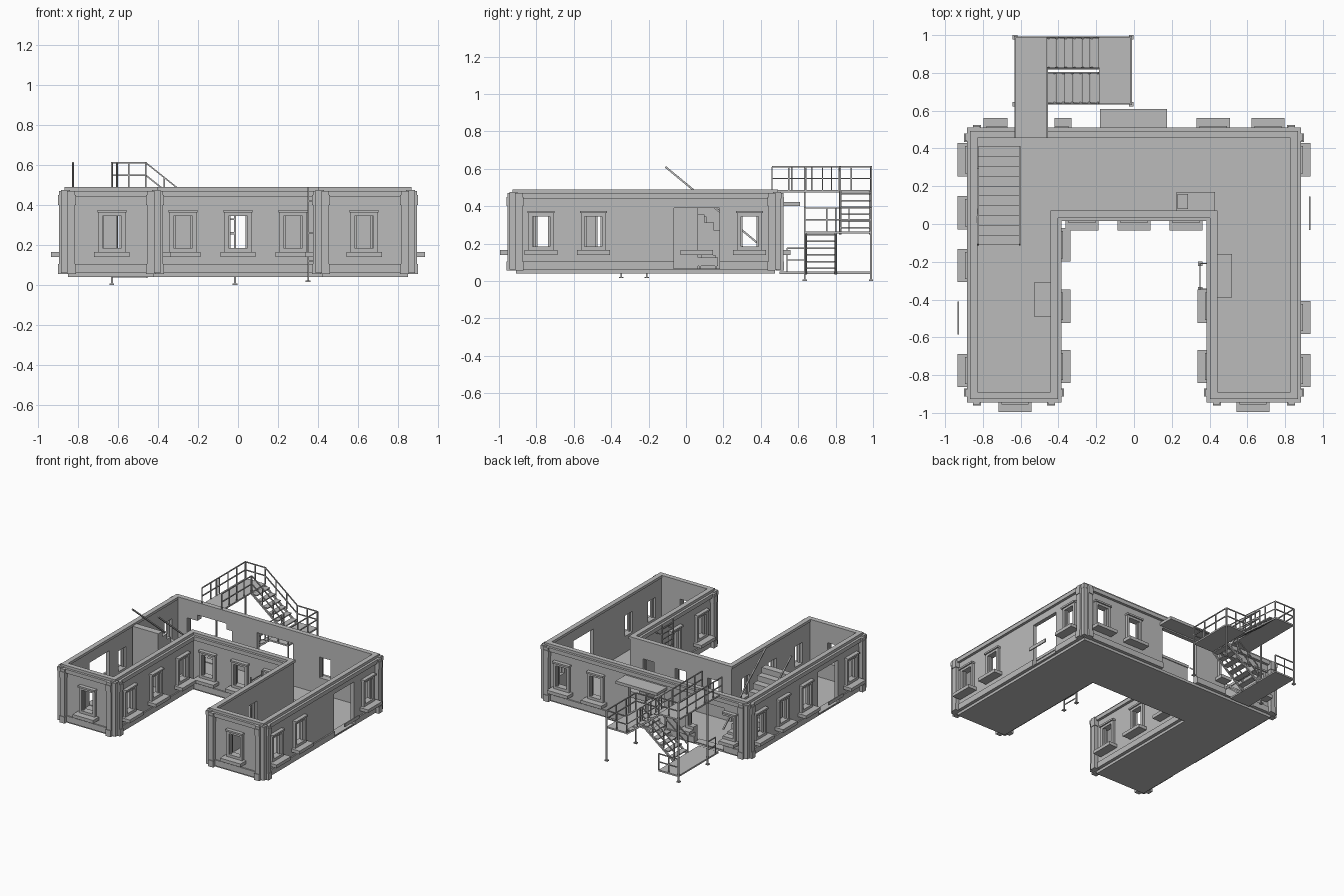
import bpy, bmesh
from mathutils import Vector, Matrix

old = bpy.data.objects.get("Cube")
if old:
    bpy.data.objects.remove(old, do_unlink=True)

grey = bpy.data.materials.new("plain grey")
grey.use_nodes = True
grey.diffuse_color = (0.5, 0.5, 0.5, 1)
grey.node_tree.nodes["Principled BSDF"].inputs["Base Color"].default_value = (0.5, 0.5, 0.5, 1)


def finish(name, bm):
    bmesh.ops.recalc_face_normals(bm, faces=bm.faces)
    mesh = bpy.data.meshes.new(name)
    bm.to_mesh(mesh)
    bm.free()
    mesh.materials.append(grey)
    ob = bpy.data.objects.new(name, mesh)
    bpy.context.collection.objects.link(ob)
    return ob


def box(bm, x0, x1, y0, y1, z0, z1):
    size = Matrix.Diagonal((x1 - x0, y1 - y0, z1 - z0, 1))
    mid = Matrix.Translation(((x0 + x1) / 2, (y0 + y1) / 2, (z0 + z1) / 2))
    bmesh.ops.create_cube(bm, size=1, matrix=mid @ size)


def bar(bm, p, q, t=0.008):
    p, q = Vector(p), Vector(q)
    turn = (q - p).to_track_quat('Z', 'Y').to_matrix().to_4x4()
    size = Matrix.Diagonal((t, t, (q - p).length, 1))
    bmesh.ops.create_cube(bm, size=1, matrix=Matrix.Translation((p + q) / 2) @ turn @ size)


# U-shaped footprint, pushed outward by an offset
def outline(o):
    e, b, f, c, m = 0.865 + o, 0.49 + o, -0.925 - o, 0.405 - o, 0.035 - o
    return [(-e, f), (-c, f), (-c, m), (c, m), (c, f), (e, f), (e, b), (-e, b)]


def ring(name, inner, outer, z0, z1):
    bm = bmesh.new()
    loops = [[bm.verts.new((x, y, z)) for x, y in outline(o)]
             for o, z in ((outer, z0), (outer, z1), (inner, z1), (inner, z0))]
    for a, b in zip(loops, loops[1:] + loops[:1]):
        for i in range(len(a)):
            j = (i + 1) % len(a)
            bm.faces.new((a[i], a[j], b[j], b[i]))
    return finish(name, bm)


# Wall faces: axis they run along, position, outward sign
WALLS = {
    "front": ('x', -0.925, -1), "back": ('x', 0.49, 1), "court_back": ('x', 0.035, -1),
    "east": ('y', 0.865, 1), "west": ('y', -0.865, -1),
    "court_east": ('y', 0.405, -1), "court_west": ('y', -0.405, 1),
}


def wall_box(bm, wall, u0, u1, d0, d1, z0, z1):
    axis, pos, sign = WALLS[wall]
    a, b = sorted((pos + sign * d0, pos + sign * d1))
    if axis == 'x':
        box(bm, u0, u1, a, b, z0, z1)
    else:
        box(bm, a, b, u0, u1, z0, z1)


WINDOWS = {
    "front": (-0.63, 0.63), "back": (-0.71, -0.42, 0.42, 0.71),
    "court_back": (-0.275, 0, 0.275), "east": (-0.775, -0.495, 0.34),
    "west": (-0.775, -0.22, 0.06, 0.34),
    "court_east": (-0.755, -0.435), "court_west": (-0.755, -0.435, -0.11),
}
DOORS = [("east", -0.065, 0.18), ("west", -0.62, -0.375),
         ("back", -0.67, -0.42), ("back", -0.16, 0.15)]

# Floor slab
bm = bmesh.new()
low = bm.faces.new([bm.verts.new((x, y, 0.04)) for x, y in outline(-0.015)])
up = bmesh.ops.extrude_face_region(bm, geom=[low])["geom"]
bmesh.ops.translate(bm, vec=(0, 0, 0.021), verts=[v for v in up if isinstance(v, bmesh.types.BMVert)])
finish("floor_slab", bm)

# Walls, skirting, cornice and parapet cap
walls = ring("walls", -0.03, 0, 0.06, 0.475)
skirt = ring("skirting", -0.005, 0.01, 0.06, 0.105)
ring("cornice", -0.01, 0.02, 0.44, 0.47)
ring("parapet_cap", -0.036, 0.002, 0.47, 0.49)

# Openings
bm = bmesh.new()
for wall, spots in WINDOWS.items():
    for u in spots:
        wall_box(bm, wall, u - 0.047, u + 0.047, -0.08, 0.06, 0.185, 0.345)
for wall, a, b in DOORS:
    wall_box(bm, wall, a, b, -0.08, 0.06, 0.05, 0.39)
cutter = finish("opening_cutter", bm)
for ob in (walls, skirt):
    mod = ob.modifiers.new("openings", 'BOOLEAN')
    mod.operation, mod.object, mod.solver, mod.use_self = 'DIFFERENCE', cutter, 'EXACT', True
    bpy.context.view_layer.objects.active = ob
    bpy.ops.object.modifier_apply(modifier=mod.name)
bpy.data.objects.remove(cutter, do_unlink=True)

# Window surrounds, trimmed where a doorway runs through them
bm = bmesh.new()
for wall, spots in WINDOWS.items():
    for u in spots:
        parts = [(-0.067, -0.047, 0.02, 0.18, 0.365), (0.047, 0.067, 0.02, 0.18, 0.365),
                 (-0.067, 0.067, 0.02, 0.345, 0.365), (-0.072, 0.072, 0.03, 0.362, 0.375),
                 (-0.067, 0.067, 0.02, 0.165, 0.185), (-0.088, 0.088, 0.07, 0.14, 0.165)]
        for s in (-1, 1):
            x = s * 0.043
            parts.append((x - 0.005, x + 0.005, 0.005, 0.185, 0.345))
        for a, b, d, z0, z1 in parts:
            a, b = a + u, b + u
            for dw, lo, hi in DOORS:
                if dw == wall and a < hi and b > lo:
                    a, b = (a, min(b, lo)) if u < (lo + hi) / 2 else (max(a, hi), b)
            if b - a > 0.002:
                wall_box(bm, wall, a, b, -0.01, d, z0, z1)
finish("window_surrounds", bm)

# Thin ledge strips and thresholds at the doorways
bm = bmesh.new()
for wall, a, b in DOORS[:2]:
    u = (a + b) / 2
    wall_box(bm, wall, u - 0.088, u + 0.088, 0.062, 0.07, 0.14, 0.165)
for wall, a, b in DOORS[:3]:
    wall_box(bm, wall, a, b, -0.06, 0, 0.06, 0.066)
finish("door_ledges", bm)

# Corner pilasters with capitals and feet
bm = bmesh.new()
for s in (-1, 1):
    for x, y, ix, iy in ((0.865, -0.925, -1, 1), (0.865, 0.49, -1, -1), (0.405, -0.925, 1, 1)):
        def corner(x0, x1, y0, y1, z0, z1):
            xs = sorted((s * (x + ix * x0), s * (x + ix * x1)))
            ys = sorted((y + iy * y0, y + iy * y1))
            box(bm, *xs, *ys, z0, z1)
        corner(-0.018, 0.025, -0.018, 0.025, 0.06, 0.475)
        for z0, z1, d, w in ((0.06, 0.47, 0.03, 0.05), (0.4, 0.45, 0.035, 0.055), (0.055, 0.105, 0.035, 0.055)):
            corner(0.012, w, -d, 0.01, z0, z1)
            corner(-d, 0.01, 0.012, w, z0, z1)
finish("corner_pilasters", bm)

# Canopy over the wide back door
bm = bmesh.new()
box(bm, -0.18, 0.175, 0.48, 0.61, 0.4, 0.422)
finish("door_canopy", bm)

# Solid indoor staircase with sloping handrails
bm = bmesh.new()
steps = 10
for i in range(steps):
    box(bm, -0.825, -0.605, -0.11, 0.41 - i * 0.052, 0.06 + i * 0.042, 0.06 + (i + 1) * 0.042)
finish("indoor_stairs", bm)
bm = bmesh.new()
bar(bm, (-0.605, 0.41, 0.18), (-0.605, -0.11, 0.61), 0.01)
bar(bm, (-0.825, 0.29, 0.28), (-0.825, -0.11, 0.61), 0.01)
finish("indoor_handrails", bm)

# Furniture
bm = bmesh.new()
box(bm, 0.225, 0.43, 0.065, 0.17, 0.08, 0.125)
box(bm, 0.23, 0.285, 0.08, 0.158, 0.125, 0.14)
for x in (0.23, 0.415):
    for y in (0.07, 0.155):
        box(bm, x, x + 0.01, y, y + 0.01, 0.06, 0.08)
finish("bed", bm)
bm = bmesh.new()
box(bm, -0.53, -0.435, -0.49, -0.31, 0.06, 0.13)
box(bm, 0.435, 0.52, -0.39, -0.16, 0.06, 0.13)
finish("cabinets", bm)

# Courtyard ladder
bm = bmesh.new()
for y in (-0.345, -0.21):
    bar(bm, (0.35, y, 0.02), (0.35, y, 0.49))
    box(bm, 0.338, 0.362, y - 0.012, y + 0.012, 0.015, 0.022)
    for z in (0.12, 0.26, 0.42):
        bar(bm, (0.35, y, z), (0.41, y, z), 0.006)
for i in range(11):
    bar(bm, (0.35, -0.345, 0.06 + i * 0.04), (0.35, -0.21, 0.06 + i * 0.04), 0.006)
finish("courtyard_ladder", bm)

# Outdoor stair: landings, posts, flights
TOP, MID, LOW = 0.485, 0.265, 0.05
L, A, B, R = -0.63, -0.46, -0.185, -0.015
bm = bmesh.new()
box(bm, L, A, 0.46, 0.99, TOP - 0.012, TOP)
box(bm, B, R, 0.635, 0.99, MID - 0.012, MID)
box(bm, L, A, 0.5, 0.99, LOW - 0.012, LOW)
finish("stair_landings", bm)

bm = bmesh.new()
for x, top in ((L, 0.61), (R, 0.39)):
    for y in (0.635, 0.99):
        bar(bm, (x, y, 0), (x, y, top), 0.01)
        box(bm, x - 0.012, x + 0.012, y - 0.012, min(y + 0.012, 1), 0, 0.008)
finish("stair_posts", bm)

bm = bmesh.new()
for y0, y1, xa, za, zb in ((0.825, 0.985, A, TOP, MID), (0.64, 0.8, A, LOW, MID)):
    for y in (y0, y1):
        bar(bm, (xa, y, za - 0.012), (B, y, zb - 0.012), 0.012)
    for i in range(6):
        x = xa + (B - xa) * (i + 0.5) / 6
        z = za + (zb - za) * (i + 0.5) / 6
        box(bm, x - 0.022, x + 0.022, y0, y1, z - 0.004, z + 0.004)
finish("stair_flights", bm)

# Outdoor railings
bm = bmesh.new()


def railing(p, q, posts, h=0.125):
    p, q = Vector(p), Vector(q)
    rise = Vector((0, 0, h))
    for k in (0.5, 1):
        bar(bm, p + rise * k, q + rise * k, 0.007)
    for i in range(posts):
        foot = p.lerp(q, i / (posts - 1))
        bar(bm, foot, foot + rise, 0.007)


railing((L, 0.46, TOP), (L, 0.99, TOP), 6)
railing((L, 0.99, TOP), (A, 0.99, TOP), 3)
railing((A, 0.46, TOP), (A, 0.82, TOP), 5)
for y in (0.825, 0.99):
    railing((A, y, TOP), (B, y, MID), 4)
for y in (0.635, 0.8):
    railing((A, y, LOW), (B, y, MID), 4)
railing((R, 0.635, MID), (R, 0.99, MID), 4)
for y in (0.635, 0.99):
    railing((B, y, MID), (R, y, MID), 3)
railing((L, 0.99, LOW), (A, 0.99, LOW), 3)
railing((L, 0.54, LOW), (L, 0.635, LOW), 2)
finish("stair_railings", bm)
